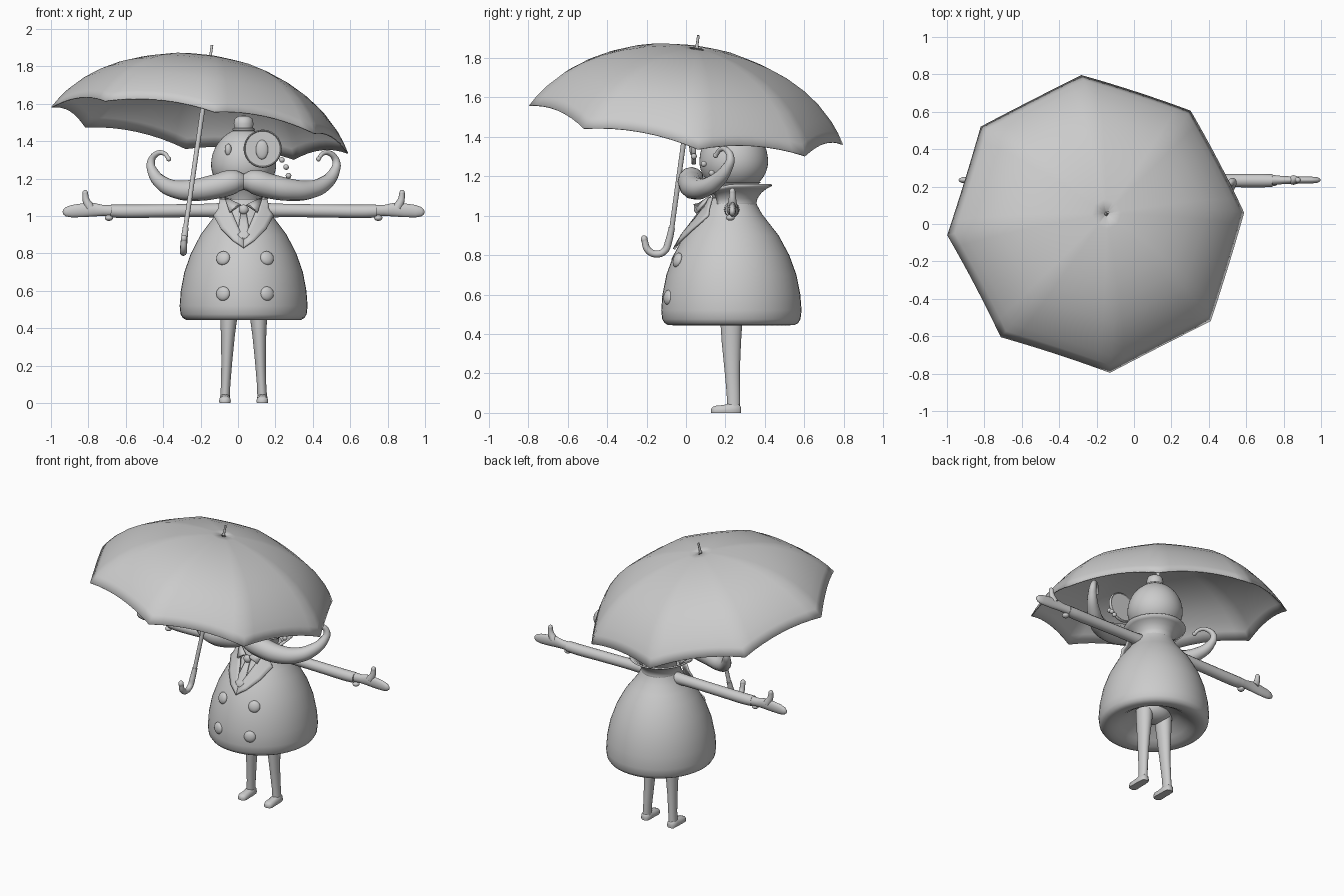
import bpy, bmesh, math
from mathutils import Vector, Matrix

cube = bpy.data.objects.get("Cube")
if cube:
    bpy.data.objects.remove(cube, do_unlink=True)

CX, CY = 0.03, 0.23          # body axis
grey = bpy.data.materials.new("clay_grey")
grey.use_nodes = True
grey.diffuse_color = (0.6, 0.6, 0.6, 1)
grey.node_tree.nodes["Principled BSDF"].inputs["Base Color"].default_value = (0.6, 0.6, 0.6, 1)


def finish(ob, angle=50):
    ob.data.materials.clear()
    ob.data.materials.append(grey)
    bpy.ops.object.select_all(action='DESELECT')
    ob.select_set(True)
    bpy.context.view_layer.objects.active = ob
    bpy.ops.object.shade_smooth_by_angle(angle=math.radians(angle))
    return ob


def from_bmesh(name, bm, angle=50, thick=0):
    bmesh.ops.recalc_face_normals(bm, faces=bm.faces)
    me = bpy.data.meshes.new(name)
    bm.to_mesh(me)
    bm.free()
    ob = bpy.data.objects.new(name, me)
    bpy.context.collection.objects.link(ob)
    if thick:
        mod = ob.modifiers.new("thickness", 'SOLIDIFY')
        mod.thickness, mod.offset = thick, 0
    return finish(ob, angle)


def grid(name, rows, closed=False, thick=0, angle=50):
    """Skin a list of equally long point rows."""
    bm = bmesh.new()
    vs = [[bm.verts.new(p) for p in row] for row in rows]
    n = len(rows[0])
    for a, b in zip(vs, vs[1:]):
        for i in range(n if closed else n - 1):
            j = (i + 1) % n
            bm.faces.new((a[i], a[j], b[j], b[i]))
    bmesh.ops.remove_doubles(bm, verts=bm.verts, dist=0.0002)
    return from_bmesh(name, bm, angle, thick)


def ring(x, y, z, rx, ry, seg=48):
    return [(x + rx * math.cos(k * math.tau / seg), y + ry * math.sin(k * math.tau / seg), z)
            for k in range(seg)]


def lathe(name, profile, x, y, sy=1):
    return grid(name, [ring(x, y, z, r, r * sy) for r, z in profile], closed=True)


def ball(name, loc, size, rot=None):
    bm = bmesh.new()
    m = Matrix.Translation(loc) @ (rot or Matrix()) @ Matrix.Diagonal((*size, 1))
    bmesh.ops.create_uvsphere(bm, u_segments=24, v_segments=14, radius=1, matrix=m)
    return from_bmesh(name, bm)


def tube(name, pts):
    """Smooth tube through (x, y, z, radius) points."""
    cu = bpy.data.curves.new(name, 'CURVE')
    cu.dimensions, cu.bevel_depth, cu.bevel_resolution = '3D', 1, 4
    cu.use_fill_caps, cu.resolution_u = True, 8
    sp = cu.splines.new('BEZIER')
    sp.radius_interpolation = 'CARDINAL'
    sp.bezier_points.add(len(pts) - 1)
    for bp, (x, y, z, r) in zip(sp.bezier_points, pts):
        bp.co, bp.radius = (x, y, z), r
        bp.handle_left_type = bp.handle_right_type = 'AUTO'
    ob = bpy.data.objects.new(name, cu)
    bpy.context.collection.objects.link(ob)
    bpy.ops.object.select_all(action='DESELECT')
    ob.select_set(True)
    bpy.context.view_layer.objects.active = ob
    bpy.ops.object.convert(target='MESH')
    return finish(bpy.context.view_layer.objects.active)


# Coat with a thick rounded hem and a hollow underside
outer = [(.325, .455), (.337, .475), (.342, .52), (.336, .6), (.317, .7), (.282, .8),
         (.23, .9), (.185, .96), (.148, 1.01), (.122, 1.06), (.115, 1.09)]
SY = 1.04
lathe("coat", [(0, .555), (.08, .55), (.15, .525), (.21, .475), (.25, .451), (.28, .444), (.308, .445)]
      + outer + [(0, 1.1)], CX, CY, SY)


def coat_front(dx, z, off):
    """Point on the front of the coat, lifted by off."""
    r = outer[-1][0]
    for (r0, z0), (r1, z1) in zip(outer, outer[1:]):
        if z0 <= z <= z1:
            r = r0 + (r1 - r0) * (z - z0) / (z1 - z0)
    return (CX + dx, CY - SY * (r - 2.2 * dx * dx) - off, z)


# Flared collar, open at the front
rows = []
for r, z in ((.128, 1.04), (.122, 1.065), (.128, 1.09), (.15, 1.12), (.178, 1.142), (.205, 1.155)):
    row = []
    for k in range(33):
        a = math.radians(-35 + 250 * k / 32)
        droop = .05 * max(0, -math.sin(a)) * (r - .12) / .09
        row.append((CX + r * .95 * math.cos(a), CY + r * math.sin(a), z - droop))
    rows.append(row)
grid("coat_collar", rows, thick=.01)
lathe("neck", [(.09, 1.05), (.105, 1.13), (.15, 1.17)], CX, CY)

# Lapels and shirt collar
for s, side in ((1, "left"), (-1, "right")):
    edge = [((0, .83), (0, .87)), ((.06, .87), (.02, .92)), ((.12, .93), (.045, .98)),
            ((.16, 1.0), (.07, 1.04)), ((.135, 1.035), (.08, 1.06)), ((.125, 1.09), (.1, 1.09))]
    lap = []
    for (xo, zo), (xi, zi) in edge:
        lap.append([coat_front(s * (xo + (xi - xo) * t / 4), zo + (zi - zo) * t / 4, .014)
                    for t in range(5)])
    grid(side + "_lapel", lap, thick=.012)
    y = CY - .165
    grid(side + "_shirt_collar", [[(CX + s * .015, y, 1.06), (CX + s * .03, y - .025, 1.055)],
                                  [(CX + s * .1, y + .06, 1.1), (CX + s * .075, y - .005, 1.02)]],
         thick=.01)

# Tie
ball("tie_knot", (CX, CY - .17, 1.035), (.026, .02, .026))
widths = ((.014, 1.02), (.024, .96), (.032, .9), (.003, .85))
grid("tie", [[coat_front(k * w / 2, z, .014) for k in range(-2, 3)] for w, z in widths], thick=.01)

# Coat buttons
for dx in (-.11, .125):
    for z, tilt in ((.775, -.3), (.585, -.08)):
        ball("coat_button", coat_front(dx, z, .006), (.038, .02, .038),
             Matrix.Rotation(tilt, 4, 'X') @ Matrix.Rotation(dx * 3, 4, 'Z'))

# Legs and feet
ball("hips", (CX, CY, .55), (.12, .09, .07))
for s, side in ((1, "left"), (-1, "right")):
    grid(side + "_leg", [ring(CX + s * d, y, z, rx, ry, 24) for d, y, z, rx, ry in
                         ((.075, CY, .57, .055, .06), (.08, CY, .45, .045, .055),
                          (.084, CY, .36, .037, .049), (.09, CY + .004, .22, .029, .039),
                          (.096, CY + .01, .1, .025, .034), (.1, CY + .012, .02, .026, .033))], closed=True)
    x = CX + s * .1
    foot = []
    for y, w, h in ((.278, .012, .03), (.27, .026, .045), (.23, .03, .05), (.19, .03, .04),
                    (.15, .032, .036), (.135, .025, .03), (.128, .01, .02)):
        foot.append([(x + w * cx, y, h * cz) for cx, cz in
                     ((-.9, 0), (.9, 0), (1, .3), (.85, .8), (.4, 1), (-.4, 1), (-.85, .8), (-1, .3))])
    foot = [[(x, .28, .015)] * 8] + foot + [[(x, .126, .01)] * 8]
    grid(side + "_foot", foot, closed=True, angle=60)

# Arms, hands and cuff buttons
for s, side in ((1, "left"), (-1, "right")):
    tube(side + "_sleeve", [(CX + s * d, .232, z, r) for d, z, r in
                            ((.06, 1.03, .042), (.2, 1.03, .036), (.45, 1.027, .035),
                             (.65, 1.025, .036), (.71, 1.027, .034))])
    # Mitten hand, flattened towards the finger tips
    hand = []
    for d, ry, rz, z in ((.69, .03, .031, 1.028), (.75, .023, .029, 1.03), (.8, .02, .036, 1.034),
                         (.86, .019, .037, 1.031), (.92, .018, .033, 1.026), (.95, .015, .025, 1.023),
                         (.965, .008, .012, 1.022), (.968, 0, 0, 1.022)):
        hand.append([(CX + s * d, .235 + y, z + h) for y, h, _ in ring(0, 0, 0, ry, rz, 20)])
    grid(side + "_hand", hand, closed=True)
    tube(side + "_thumb", [(CX + s * .822, .235, 1.045, .026), (CX + s * .842, .235, 1.085, .019),
                           (CX + s * .847, .235, 1.122, .015)])
    ball(side + "_thumb_tip", (CX + s * .847, .235, 1.122), (.015, .015, .018))
    ball(side + "_cuff_button", (CX + s * .72, .225, .99), (.022, .022, .016))

# Head and bowler hat
head = [(0, 1.12)] + [(.174 * math.cos(a) ** (1.12 if a > 0 else .9), 1.275 + (.195 if a > 0 else .15) * math.sin(a))
                      for a in (math.radians(-70 + 159 * k / 20) for k in range(21))] + [(0, 1.47)]
lathe("head", head, CX, CY + .012)
lathe("hat", [(0, 1.45), (.05, 1.452), (.06, 1.458), (.06, 1.466), (.05, 1.472), (.053, 1.495),
              (.047, 1.52), (.028, 1.534), (0, 1.538)], CX, CY + .01)

# Eyes, monocle and its chain
ball("right_eye", (-.052, .105, 1.355), (.018, .018, .032))
ball("left_eye", (.128, .03, 1.355), (.033, .014, .052))
turn = Matrix.Translation((.132, .04, 1.36)) @ Matrix.Rotation(math.radians(90), 4, 'X')
bm = bmesh.new()
bmesh.ops.create_cone(bm, cap_ends=True, segments=48, radius1=.095, radius2=.095, depth=.012, matrix=turn)
from_bmesh("monocle_lens", bm, 30)
circle = [(math.cos(math.tau * k / 48), math.sin(math.tau * k / 48)) for k in range(49)]
rim = [[turn @ Vector(((.097 + .005 * c) * x, (.097 + .005 * c) * y, .011 * h))
        for c, h in circle[:48:6]] for x, y in circle]
grid("monocle_rim", rim, closed=True, angle=60)
for p in ((.235, .04, 1.3), (.257, .09, 1.262), (.27, .13, 1.216)):
    ball("chain_bead", p, (.015, .015, .015))

# Curled moustache
for s, side in ((1, "left"), (-1, "right")):
    tube(side + "_moustache", [(CX + s * d, y, z, r) for d, y, z, r in
                               ((-.01, .04, 1.182, .04), (.05, .028, 1.183, .064), (.14, .028, 1.16, .066),
                                (.25, .045, 1.14, .059), (.35, .09, 1.14, .05), (.43, .15, 1.172, .041),
                                (.485, .205, 1.235, .029), (.495, .225, 1.29, .021), (.465, .205, 1.333, .015),
                                (.425, .175, 1.335, .012), (.4, .15, 1.305, .011))])
    ball(side + "_moustache_tip", (CX + s * .4, .15, 1.305), (.013, .013, .013))

# Umbrella frame: local z runs along the shaft, origin at the rim plane
axis = Vector((.145, .138, 1)).normalized()
tilt = Matrix.Translation((-.205, 0, 1.458)) @ Vector((0, 0, 1)).rotation_difference(axis).to_matrix().to_4x4()

# Canopy: eight ribs with taut panels and a scalloped rim
ribs = [(.002, .397), (.08, .394), (.16, .386), (.27, .367), (.38, .336), (.48, .296),
        (.57, .246), (.65, .187), (.73, .107), (.77, .054), (.803, 0)]
rows = []
for r, h in ribs:
    row = []
    for k in range(8):
        a, b = (Vector((r * math.cos(t), r * math.sin(t), h))
                for t in (math.radians(4.9 + 45 * k), math.radians(49.9 + 45 * k)))
        for j in range(8):
            t = j / 8
            p = a.lerp(b, t)
            p.z += .035 * 4 * t * (1 - t) * (r / .803) ** 3
            row.append(tilt @ p)
    rows.append(row)
grid("umbrella_canopy", rows, closed=True, thick=.006, angle=35)

# Shaft, ferrule and hooked handle
tube("umbrella_shaft", [(*(tilt @ Vector((0, 0, h))), .013) for h in (.39, -.56)])
tube("umbrella_tip", [(*(tilt @ Vector((0, 0, h))), r) for h, r in ((.385, .014), (.41, .008), (.465, .007))])
start, end = tilt @ Vector((0, 0, -.53)), Vector((-.289, -.212, .88))
tube("umbrella_handle", [(*start, .016), (-.288, -.088, .87, .018), (-.292, -.108, .822, .018),
                         (-.292, -.15, .805, .018), (-.291, -.193, .826, .018), (*end, .016)])
ball("handle_end", end, (.017, .017, .02))
